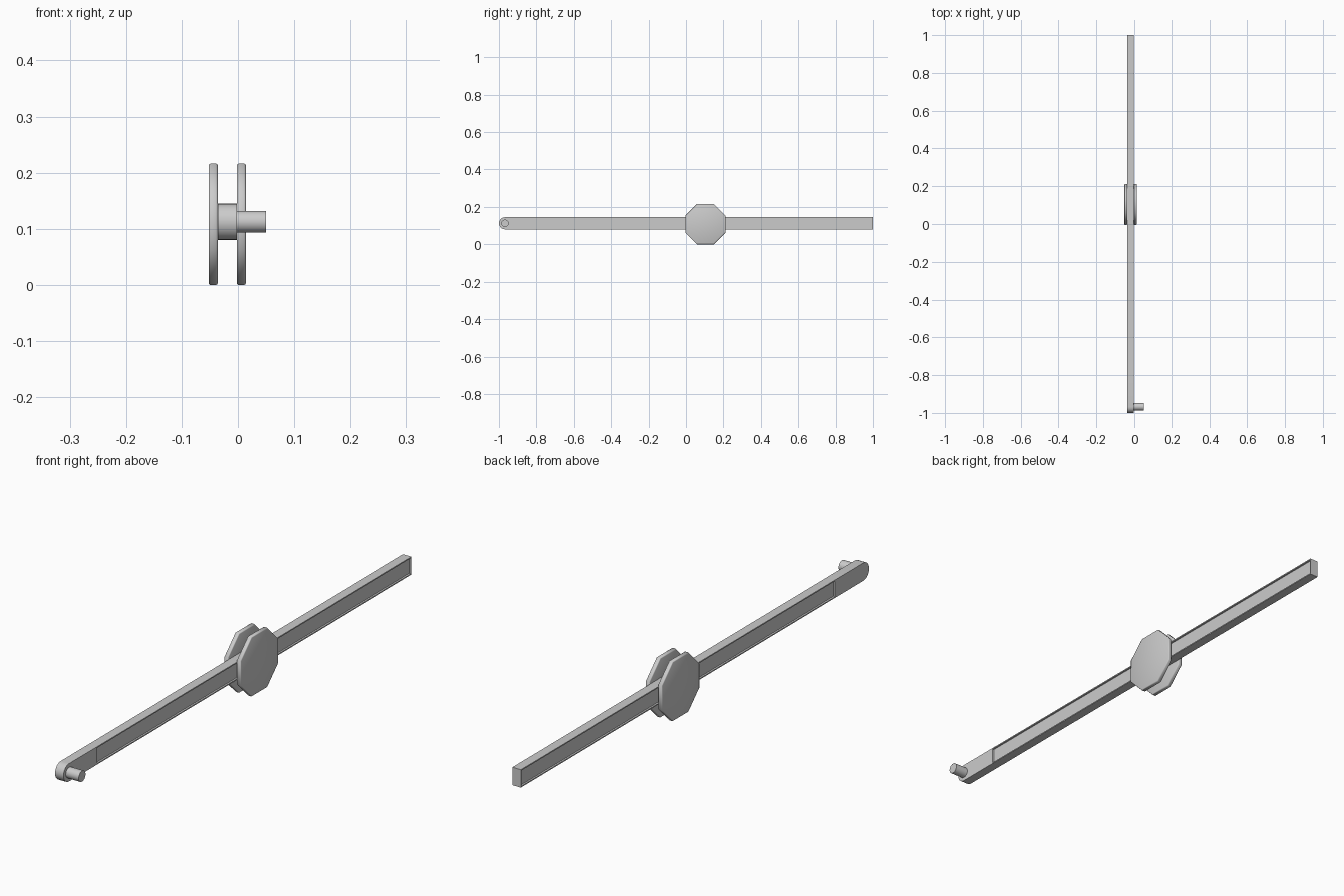
import bpy, bmesh, math

if "Cube" in bpy.data.objects:
    bpy.data.objects.remove(bpy.data.objects["Cube"])

BAR_Z, HALF = 0.1125, 0.0325
X0, X1 = -0.036, -0.002


def prism(bm, pts, x0, x1):
    """Extrude a (y, z) outline along x."""
    face = bm.faces.new([bm.verts.new((x0, y, z)) for y, z in pts])
    out = bmesh.ops.extrude_face_region(bm, geom=[face])
    bmesh.ops.translate(bm, vec=(x1 - x0, 0, 0),
                        verts=[v for v in out["geom"] if isinstance(v, bmesh.types.BMVert)])
    bmesh.ops.recalc_face_normals(bm, faces=bm.faces)


def ring(n, r, cy, cz, start=0.0):
    return [(cy + r * math.cos(start + i * math.tau / n),
             cz + r * math.sin(start + i * math.tau / n)) for i in range(n)]


def finish(name, bm, angle):
    mesh = bpy.data.meshes.new(name)
    bm.to_mesh(mesh)
    bm.free()
    ob = bpy.data.objects.new(name, mesh)
    bpy.context.collection.objects.link(ob)
    bpy.ops.object.select_all(action='DESELECT')
    ob.select_set(True)
    bpy.context.view_layer.objects.active = ob
    bpy.ops.object.shade_smooth_by_angle(angle=math.radians(angle))
    return ob


# Long bar: square far end, rounded near end, split where the side recesses start
bm = bmesh.new()
outline = [(1, BAR_Z - HALF), (1, BAR_Z + HALF), (-0.81, BAR_Z + HALF)]
for i in range(13):
    a = math.pi / 2 + math.pi * i / 12
    outline.append((-1 + HALF + HALF * math.cos(a), BAR_Z + HALF * math.sin(a)))
outline.append((-0.81, BAR_Z - HALF))
prism(bm, outline, X0, X1)
# Shallow recess on both side faces
for x in (X0, X1):
    pair = [v for v in bm.verts if abs(v.co.y + 0.81) < 1e-4 and abs(v.co.x - x) < 1e-4]
    bmesh.ops.connect_verts(bm, verts=pair)
panels = [f for f in bm.faces if abs(f.normal.x) > 0.9
          and min(v.co.y for v in f.verts) > -0.82]
bmesh.ops.inset_individual(bm, faces=panels, thickness=0.006, depth=0)
bmesh.ops.inset_individual(bm, faces=panels, thickness=0.0005, depth=-0.006)
finish("slide_bar", bm, 35)

# Pair of eight-sided plates clamping the bar, with softened rims
for name, x0, x1 in (("left_plate", -0.052, X0), ("right_plate", X1, 0.014)):
    bm = bmesh.new()
    prism(bm, ring(8, 0.108 / math.cos(math.pi / 8), 0.104, 0.108, math.pi / 8), x0, x1)
    rims = [e for e in bm.edges if abs(e.verts[0].co.x - e.verts[1].co.x) < 1e-6]
    bmesh.ops.bevel(bm, geom=rims, offset=0.003, segments=2, profile=0.5, affect='EDGES')
    finish(name, bm, 60)

# Pivot pin at the rounded end
bm = bmesh.new()
prism(bm, ring(24, 0.0195, -1 + HALF, BAR_Z), X1 - 0.01, 0.05)
finish("pivot_pin", bm, 35)
